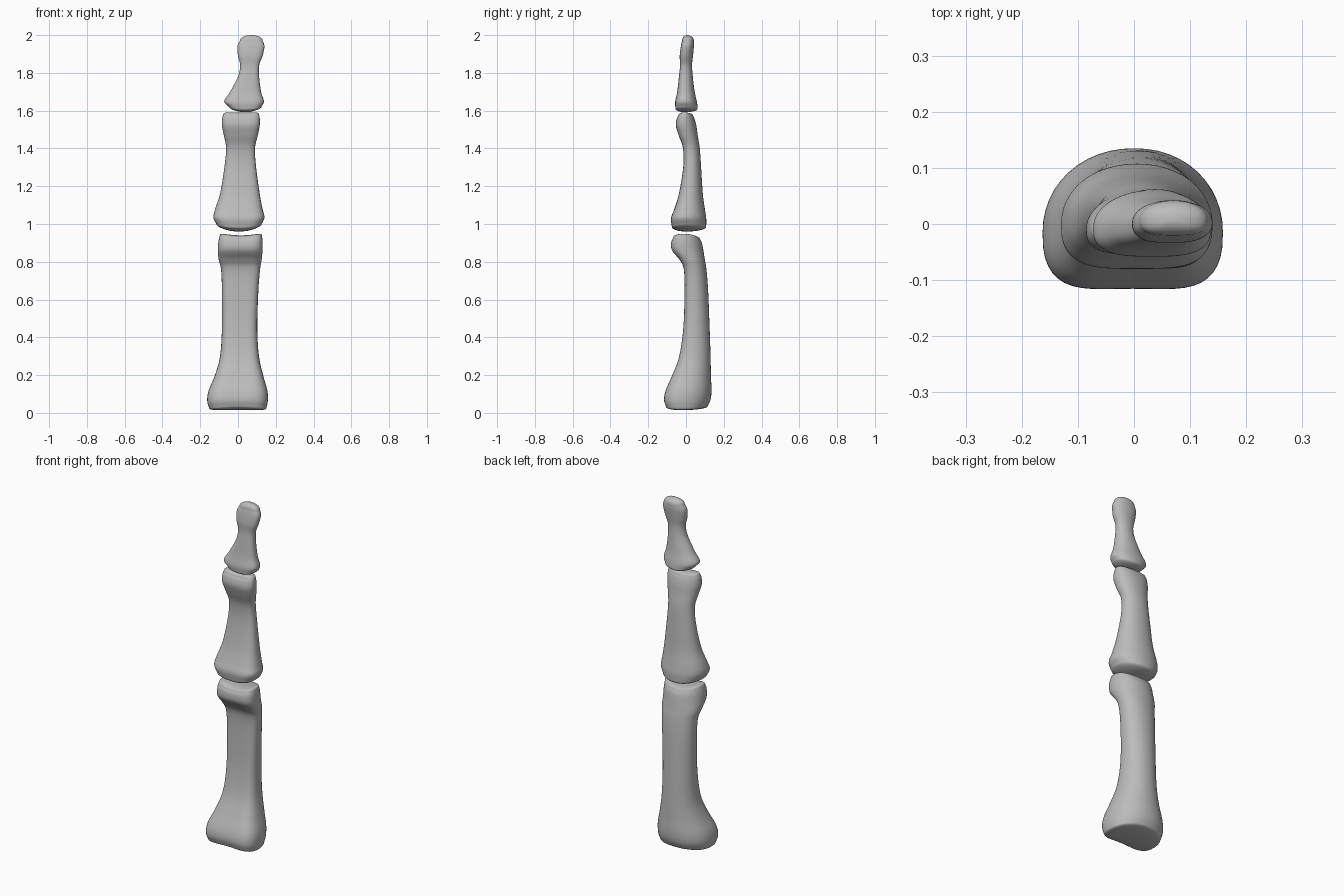
import bpy
import bmesh
import math
from mathutils import Vector

cube = bpy.data.objects.get("Cube")
if cube:
    bpy.data.objects.remove(cube)

bone = bpy.data.materials.new("bone_grey")
bone.use_nodes = True
colour = (0.5, 0.5, 0.5, 1)
bone.diffuse_color = colour
bone.node_tree.nodes["Principled BSDF"].inputs["Base Color"].default_value = colour

SIDES = 48
STEPS = 5


def smooth_rows(rows):
    """Run a smooth curve through the profile rows."""
    pts = [Vector(r) for r in rows]
    pts = [pts[0] * 2 - pts[1]] + pts + [pts[-1] * 2 - pts[-2]]
    out = []
    for a, b, c, d in zip(pts, pts[1:], pts[2:], pts[3:]):
        for i in range(STEPS):
            t = i / STEPS
            out.append((b * 2 + (c - a) * t + (a * 2 - b * 5 + c * 4 - d) * t**2
                        + (b * 3 - a - c * 3 + d) * t**3) / 2)
    return out + [pts[-2]]


def power(value, exponent):
    return math.copysign(abs(value) ** exponent, value)


def section(row, scale, lift, bends, ends, groove):
    """One ring: rounded back, flatter grooved front, bent near the joints."""
    z, left, right, front, back = row
    cx, half = (left + right) / 2, (right - left) / 2
    cy = front + (back - front) * 0.45
    ring = []
    for i in range(SIDES):
        a = math.tau * i / SIDES
        c, s = math.cos(a), math.sin(a)
        if s < 0:
            u, v = power(c, 0.8), power(s, 0.75) * (cy - front)
            v += groove * (cy - front) * (1 - u * u) * s * s
        else:
            u, v = power(c, 0.95), power(s, 0.95) * (back - cy)
        u, v = u * scale, v * scale
        height = z + lift
        for bend, end in zip(bends, ends):
            near = max(0, 1 - abs(z - end) / 0.1)
            height += bend * u * u * near * near
        ring.append((cx + half * u, cy + v, height))
    return ring


def make_bone(name, rows, bends, domes, groove):
    """Loft rings along the profile and close both ends with domes."""
    body = smooth_rows(rows)
    ends = (rows[0][0], rows[-1][0])
    shrink = [math.cos(math.pi / 2 * k / 8) for k in range(1, 8)] + [0.04]
    rings = [(body[0], k, -domes[0] * math.sqrt(1 - k * k)) for k in reversed(shrink)]
    rings += [(row, 1, 0) for row in body]
    rings += [(body[-1], k, domes[1] * math.sqrt(1 - k * k)) for k in shrink]

    bm = bmesh.new()
    loops = [[bm.verts.new(p) for p in section(r, k, lift, bends, ends, groove)]
             for r, k, lift in rings]
    for low, high in zip(loops, loops[1:]):
        for i in range(SIDES):
            j = (i + 1) % SIDES
            bm.faces.new((low[i], low[j], high[j], high[i]))
    bm.faces.new(loops[0][::-1])
    bm.faces.new(loops[-1])
    for face in bm.faces:
        face.smooth = True
    mesh = bpy.data.meshes.new(name)
    bm.to_mesh(mesh)
    bm.free()
    mesh.materials.append(bone)
    obj = bpy.data.objects.new(name, mesh)
    bpy.context.collection.objects.link(obj)
    return obj


# Profile rows: height, left edge, right edge, front edge, back edge
make_bone("lower_finger_bone", [
    (.035, -.152, .15, -.125, .115),
    (.07, -.163, .158, -.137, .13),
    (.12, -.155, .155, -.128, .135),
    (.2, -.122, .133, -.09, .132),
    (.3, -.095, .111, -.05, .13),
    (.45, -.085, .102, -.026, .125),
    (.65, -.085, .108, -.018, .117),
    (.76, -.09, .117, -.022, .108),
    (.81, -.102, .125, -.045, .1),
    (.86, -.107, .13, -.088, .092),
    (.9, -.103, .13, -.092, .084),
    (.925, -.095, .125, -.08, .072),
], (-.012, .02), (.02, .015), .18)

make_bone("middle_finger_bone", [
    (.985, -.115, .125, -.085, .107),
    (1.03, -.13, .14, -.09, .107),
    (1.08, -.121, .13, -.071, .1),
    (1.16, -.095, .115, -.045, .089),
    (1.3, -.072, .096, -.02, .08),
    (1.4, -.063, .09, -.021, .073),
    (1.47, -.075, .105, -.045, .062),
    (1.52, -.085, .115, -.06, .055),
    (1.555, -.083, .115, -.055, .046),
    (1.575, -.076, .11, -.044, .037),
], (.015, .01), (.025, .015), .12)

make_bone("fingertip_bone", [
    (1.61, -.05, .125, -.06, .062),
    (1.645, -.073, .137, -.062, .058),
    (1.7, -.042, .122, -.05, .046),
    (1.78, 0, .112, -.04, .036),
    (1.84, .011, .112, -.034, .032),
    (1.89, 0, .13, -.036, .037),
    (1.94, -.003, .14, -.03, .042),
    (1.97, .01, .131, -.023, .042),
], (.012, 0), (.018, .03), .08)
